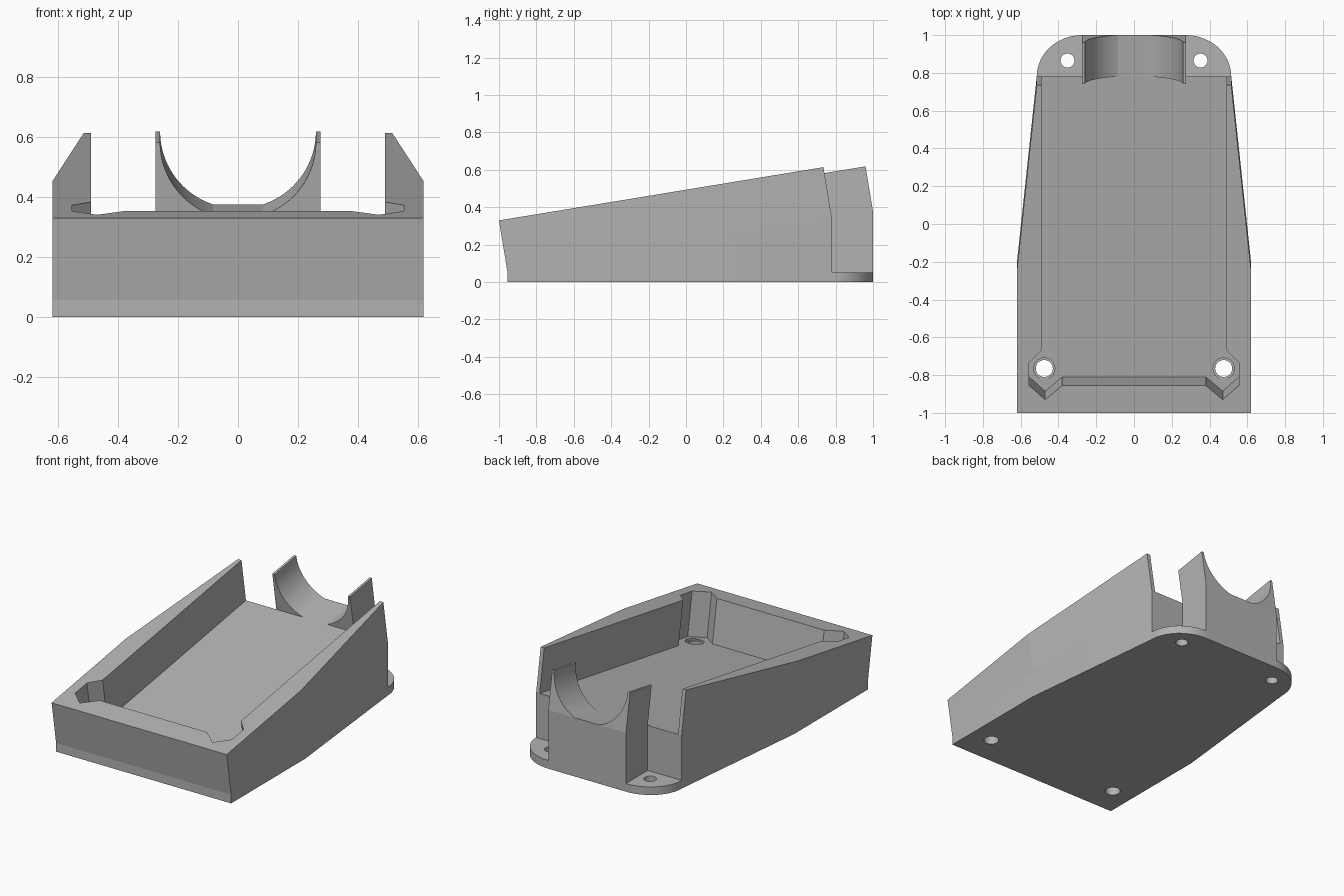
import bpy, bmesh, math
from mathutils import Vector

if "Cube" in bpy.data.objects:
    bpy.data.objects.remove(bpy.data.objects["Cube"])

grey = bpy.data.materials.new("plain_grey")
grey.use_nodes = True
GREY = (0.45, 0.45, 0.45, 1)
grey.diffuse_color = GREY
grey.node_tree.nodes["Principled BSDF"].inputs["Base Color"].default_value = GREY

SLOPE = 0.164
BACK, END = 0.78, 1.0
TILT = math.atan(SLOPE)
NORMAL = Vector((0, -math.sin(TILT), math.cos(TILT)))


def on_floor(x, y, height=0):
    """Point at a height above the sloping floor, measured square to it."""
    return Vector((x, y, 0.34 + SLOPE * (y - BACK))) + NORMAL * height


def loft(name, first, second):
    """Solid between two matching outlines."""
    bm = bmesh.new()
    a = [bm.verts.new(p) for p in first]
    b = [bm.verts.new(p) for p in second]
    bm.faces.new(a)
    bm.faces.new(b)
    for i in range(len(a)):
        j = (i + 1) % len(a)
        bm.faces.new((a[i], a[j], b[j], b[i]))
    bmesh.ops.recalc_face_normals(bm, faces=bm.faces)
    mesh = bpy.data.meshes.new(name)
    bm.to_mesh(mesh)
    bm.free()
    mesh.materials.append(grey)
    obj = bpy.data.objects.new(name, mesh)
    bpy.context.collection.objects.link(obj)
    return obj


def activate(obj):
    bpy.ops.object.select_all(action='DESELECT')
    obj.select_set(True)
    bpy.context.view_layer.objects.active = obj


def smooth(obj):
    activate(obj)
    bpy.ops.object.shade_smooth_by_angle(angle=math.radians(25))


def drill(obj, x, y, radius, low, high):
    """Cut a round vertical hole."""
    ring = [(x + radius * math.cos(t * math.tau / 32), y + radius * math.sin(t * math.tau / 32))
            for t in range(32)]
    cutter = loft("hole_cutter", [(*p, low) for p in ring], [(*p, high) for p in ring])
    cutter.hide_render = True
    mod = obj.modifiers.new("hole", 'BOOLEAN')
    mod.operation = 'DIFFERENCE'
    mod.solver = 'EXACT'
    mod.object = cutter
    activate(obj)
    bpy.ops.object.modifier_apply(modifier=mod.name)
    bpy.data.objects.remove(cutter)


def mirrored(half):
    return half + [(-x, y) for x, y in reversed(half)]


# Wedge base, flat below and sloping on top, with screw holes
outer = [(0.62, -0.955), (0.62, -0.205), (0.515, BACK)]
outline = mirrored(outer)
base = loft("wedge_base", [(x, y, 0) for x, y in outline], [on_floor(x, y) for x, y in outline])
for side in (1, -1):
    drill(base, side * 0.475, -0.765, 0.045, -0.1, 0.5)
    drill(base, side * 0.475, -0.765, 0.056, 0.07, 0.5)
smooth(base)

# Tray walls, open at the back, with angled recesses at the front corners
inner = [(0.49, BACK), (0.49, -0.625), (0.555, -0.69), (0.555, -0.81), (0.47, -0.885), (0.38, -0.81)]
outline = mirrored(outer + inner)
loft("tray_walls", [on_floor(x, y) for x, y in outline], [on_floor(x, y, 0.278) for x, y in outline])

# Block under the cradle
HALF = 0.275
outline = [(HALF, BACK), (HALF, END), (-HALF, END), (-HALF, BACK)]
loft("cradle_block", [(x, y, 0) for x, y in outline], [on_floor(x, y) for x, y in outline])

# Curved cradle arms and rounded mounting ears on both sides
RADIUS, RISE = 0.26, 0.246
low_angle = math.asin(RISE / RADIUS)
for side, label in ((1, "left"), (-1, "right")):
    arc = [low_angle * t / 20 for t in range(21)]
    profile = [(HALF, 0), (HALF, RISE)]
    profile += [(RADIUS * math.cos(a), RISE - RADIUS * math.sin(a)) for a in arc]
    arm = loft(label + "_cradle_arm",
               [on_floor(side * u, BACK, h) for u, h in profile],
               [on_floor(side * u, END, h) for u, h in profile])
    smooth(arm)

    quarter = [t * math.pi / 32 for t in range(17)]
    plan = [(HALF, BACK)]
    plan += [(HALF + 0.24 * math.cos(a), BACK + 0.22 * math.sin(a)) for a in quarter]
    ear = loft(label + "_mounting_ear",
               [(side * x, y, 0) for x, y in plan], [(side * x, y, 0.052) for x, y in plan])
    drill(ear, side * 0.352, 0.865, 0.037, -0.1, 0.2)
    smooth(ear)
